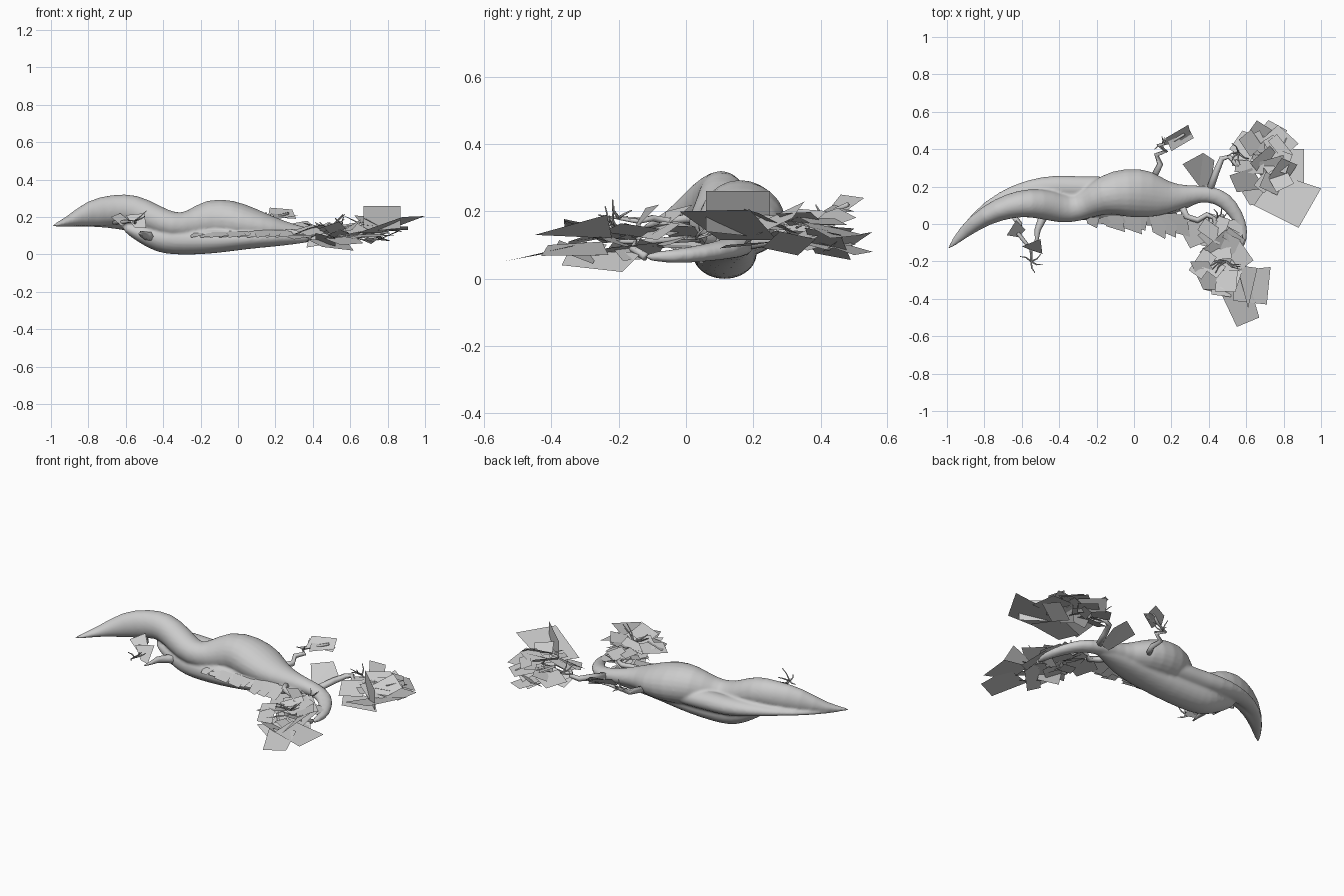
import bpy, bmesh, math, random
from mathutils import Vector, Euler

if "Cube" in bpy.data.objects:
    bpy.data.objects.remove(bpy.data.objects["Cube"], do_unlink=True)
rng = random.Random(4)

grey = bpy.data.materials.new("plain grey")
grey.use_nodes = True
colour = (0.6, 0.6, 0.6, 1)
grey.diffuse_color = colour
grey.node_tree.nodes["Principled BSDF"].inputs["Base Color"].default_value = colour


def finish(name, bm):
    mesh = bpy.data.meshes.new(name)
    bm.to_mesh(mesh)
    bm.free()
    mesh.materials.append(grey)
    obj = bpy.data.objects.new(name, mesh)
    bpy.context.collection.objects.link(obj)
    return obj


def loft(name, sections, sides=12):
    """Skin of elliptical rings; a section is x, y, z, half width, half height."""
    bm = bmesh.new()
    points = [Vector(s[:3]) for s in sections]
    rings = []
    for i, (p, s) in enumerate(zip(points, sections)):
        along = (points[min(i + 1, len(points) - 1)] - points[max(i - 1, 0)]).normalized()
        side = along.cross(Vector((0, 0, 1)))
        side = side.normalized() if side.length > 0.05 else Vector((1, 0, 0))
        up = side.cross(along)
        ring = []
        for k in range(sides):
            a = math.tau * k / sides
            ring.append(bm.verts.new(p + side * math.cos(a) * s[3] + up * math.sin(a) * s[4]))
        rings.append(ring)
    for r, q in zip(rings, rings[1:]):
        for k in range(sides):
            j = (k + 1) % sides
            bm.faces.new((r[k], r[j], q[j], q[k]))
    bm.faces.new(rings[0])
    bm.faces.new(rings[-1])
    bmesh.ops.recalc_face_normals(bm, faces=bm.faces)
    obj = finish(name, bm)
    for poly in obj.data.polygons:
        poly.use_smooth = True
    return obj


def branch(name, start, end, *points):
    """Crooked tube whose radius tapers from start to end."""
    n = len(points) - 1
    radii = [start + (end - start) * i / n for i in range(n + 1)]
    return loft(name, [(*p, r, r) for p, r in zip(points, radii)], 6)


def twigs(name, x, y, z, size, count=5):
    for i in range(count):
        a = rng.uniform(0, math.tau)
        d = Vector((math.cos(a), math.sin(a), rng.uniform(-0.1, 0.9))) * size
        mid = Vector((x, y, z)) + d * 0.5
        bend = d.lerp(Vector((-d.y, d.x, d.z)), 0.35)
        branch(f"{name}_{i + 1}", 0.005, 0.002, (x, y, z), mid, mid + bend * 0.6)


def leaf(name, *corners):
    bm = bmesh.new()
    bm.faces.new([bm.verts.new(c) for c in corners])
    return finish(name, bm)


def scatter(name, count, centre, spread, low, high):
    """Tilted leaf sheets spread over an oval patch."""
    for i in range(count):
        a, r = rng.uniform(0, math.tau), math.sqrt(rng.random())
        pos = Vector((centre[0] + spread[0] * r * math.cos(a),
                      centre[1] + spread[1] * r * math.sin(a),
                      rng.uniform(low, high)))
        turn = Euler((rng.gauss(0, 0.3), rng.gauss(0, 0.3), rng.uniform(0, math.tau)))
        w, h = rng.uniform(0.03, 0.08), rng.uniform(0.03, 0.06)
        quad = [Vector(c) for c in ((-w, -h, 0), (w, -h, 0), (w, h, 0), (-w, h, 0))]
        for c in quad:
            c.rotate(turn)
        leaf(f"{name}_{i + 1}", *[pos + c for c in quad])


# Upper ridge of the fallen trunk
ridge = loft("trunk", [
    (-1, -.14, .15, .006, .006), (-.91, -.04, .175, .037, .022),
    (-.79, .05, .22, .055, .08), (-.66, .1, .24, .07, .085),
    (-.56, .115, .245, .08, .085), (-.45, .1, .19, .085, .08),
    (-.35, .075, .15, .08, .075), (-.26, .1, .15, .075, .08),
    (-.16, .16, .19, .11, .115), (-.04, .17, .18, .14, .12),
    (.08, .16, .155, .135, .095), (.18, .135, .135, .09, .07),
    (.3, .155, .115, .05, .045), (.4, .165, .1, .047, .037),
    (.49, .13, .09, .047, .032), (.55, .05, .075, .037, .027),
    (.59, -.04, .065, .027, .022), (.58, -.13, .065, .012, .012)])

# Rounded keel that the trunk rests on
keel = loft("keel", [
    (-.62, .11, .15, .03, .02), (-.52, .11, .11, .07, .05),
    (-.42, .115, .085, .095, .08), (-.34, .115, .075, .1, .08),
    (-.22, .115, .075, .1, .08), (-.1, .115, .075, .1, .07),
    (.05, .11, .085, .1, .058), (.2, .12, .09, .08, .05),
    (.32, .15, .09, .045, .035), (.42, .16, .09, .02, .02)])

# Fold of bark along the rear of the trunk
fold = loft("rear_fold", [
    (-.98, -.11, .15, .006, .006), (-.85, .04, .165, .035, .015),
    (-.7, .14, .17, .045, .025), (-.56, .185, .16, .057, .04),
    (-.42, .2, .145, .067, .055), (-.28, .19, .14, .065, .055),
    (-.14, .19, .135, .07, .055), (0, .18, .13, .06, .045), (.1, .16, .12, .04, .03)])

# Grow the three together into a single smooth skin
with bpy.context.temp_override(active_object=ridge, object=ridge,
                               selected_editable_objects=[ridge, keel, fold],
                               selected_objects=[ridge, keel, fold]):
    bpy.ops.object.join()
ridge.modifiers.new("round", "SUBSURF").levels = 1
skin = ridge.modifiers.new("skin", "REMESH")
skin.mode = "VOXEL"
skin.voxel_size = 0.008
skin.use_smooth_shade = True
ridge.modifiers.new("soften", "SMOOTH").iterations = 5

# Branches
branch("right_front_branch", .03, .004, (-.44, .08, .09), (-.49, .03, .1),
       (-.515, -.03, .11), (-.52, -.08, .11), (-.53, -.13, .11))
branch("right_short_branch", .016, .006, (-.66, .06, .17), (-.61, .0, .18),
       (-.62, -.05, .17), (-.58, -.1, .18), (-.55, -.14, .17), (-.55, -.2, .18))
branch("rear_branch", .018, .007, (.1, .24, .13), (.14, .32, .13), (.12, .37, .15),
       (.17, .39, .17), (.13, .42, .18), (.2, .44, .2), (.27, .48, .22))
branch("left_rear_branch", .02, .008, (.4, .17, .1), (.44, .28, .12),
       (.47, .35, .13), (.51, .36, .14), (.55, .31, .14), (.66, .3, .15))
branch("left_front_branch", .02, .008, (.24, .13, .11), (.28, .04, .12),
       (.34, .02, .11), (.39, .05, .12), (.43, .03, .12), (.45, -.12, .11), (.5, -.18, .11))
branch("trunk_end_branch", .013, .006, (.58, -.12, .065), (.54, -.16, .09),
       (.51, -.15, .11), (.49, -.21, .11))
twigs("right_twig", -.55, -.2, .18, .07)
twigs("rear_twig", .15, .42, .18, .05)
twigs("left_rear_twig", .56, .38, .15, .07)
twigs("left_front_twig", .49, -.2, .14, .09, 7)
twigs("left_inner_twig", .45, .03, .12, .06)
twigs("left_outer_twig", .72, .33, .15, .07)

# Large leaf sheets on the left rear crown
leaf("rear_crown_leaf_outer", (.76, .27, .115), (1, .19, .205), (.88, -.02, .2), (.64, .1, .115))
leaf("rear_crown_leaf_upright", (.67, .25, .12), (.87, .06, .14), (.87, .06, .26), (.67, .25, .26))
leaf("rear_crown_leaf_side", (.72, .4, .13), (.91, .4, .13), (.91, .22, .15), (.73, .22, .15))
leaf("rear_crown_leaf_tip", (.62, .45, .11), (.72, .555, .08), (.82, .5, .07), (.7, .36, .12))
leaf("rear_crown_leaf_far", (.68, .45, .15), (.77, .53, .13), (.88, .43, .12), (.78, .34, .17))
leaf("rear_crown_leaf_inner", (.51, .4, .12), (.58, .5, .1), (.68, .46, .12), (.62, .33, .14))
leaf("rear_crown_leaf_near", (.51, .26, .15), (.63, .3, .17), (.7, .19, .13), (.55, .17, .1))
leaf("rear_crown_leaf_low", (.56, .2, .1), (.72, .26, .11), (.84, .12, .1), (.62, .1, .09))
scatter("rear_crown_sheet", 26, (.7, .33), (.14, .15), .1, .18)

# Large leaf sheets on the left front crown
leaf("front_crown_leaf_outer", (.54, -.25, .11), (.73, -.23, .07), (.71, -.43, .068), (.53, -.41, .1))
leaf("front_crown_leaf_tip", (.46, -.36, .085), (.55, -.55, .05), (.67, -.5, .06), (.62, -.33, .1))
leaf("front_crown_leaf_raised", (.61, -.45, .13), (.66, -.235, .19), (.55, -.22, .12))
leaf("front_crown_leaf_steep", (.3, -.2, .13), (.37, -.35, .1), (.47, -.35, .11), (.4, -.2, .16))
leaf("front_crown_leaf_low", (.37, -.35, .08), (.45, -.37, .04), (.62, -.19, .02), (.57, -.13, .08))
leaf("front_crown_leaf_middle", (.34, -.06, .12), (.44, .02, .13), (.57, -.05, .1), (.46, -.18, .09))
leaf("front_crown_leaf_inner", (.24, -.02, .1), (.33, .04, .11), (.42, -.08, .1), (.3, -.13, .08))
leaf("front_crown_leaf_edge", (.42, -.12, .09), (.58, -.06, .11), (.6, -.24, .09), (.47, -.28, .07))
scatter("front_crown_sheet", 24, (.46, -.16), (.12, .17), .07, .15)

# Separate leaf sheets on the rear and right branches
leaf("rear_dark_leaf", (.26, .32, .16), (.37, .38, .18), (.35, .2, .08))
leaf("rear_dark_leaf_fold", (.37, .38, .18), (.43, .34, .13), (.41, .21, .09), (.35, .2, .08))
leaf("rear_branch_leaf", (.16, .42, .2), (.17, .46, .25), (.29, .53, .24), (.31, .46, .19))
leaf("rear_branch_leaf_side", (.2, .39, .19), (.18, .44, .22), (.3, .5, .2), (.32, .46, .21))
leaf("right_branch_leaf", (-.6, -.12, .21), (-.5, -.08, .22), (-.49, -.16, .14), (-.55, -.14, .14))
leaf("right_branch_leaf_side", (-.68, -.06, .2), (-.63, .02, .22), (-.58, -.03, .18), (-.62, -.07, .15))

# Bark sheets hanging along the front edge of the trunk
for i in range(10):
    x = -.22 + .05 * i
    y = .03 - .005 * i
    reach = rng.uniform(.01, .08)
    leaf(f"bark_sheet_{i + 1}", (x - .05, y + .06, .13), (x + .05, y + .07, .13),
         (x + rng.uniform(.02, .08), y - reach, .1), (x - .03, y - reach * .5, .09))
